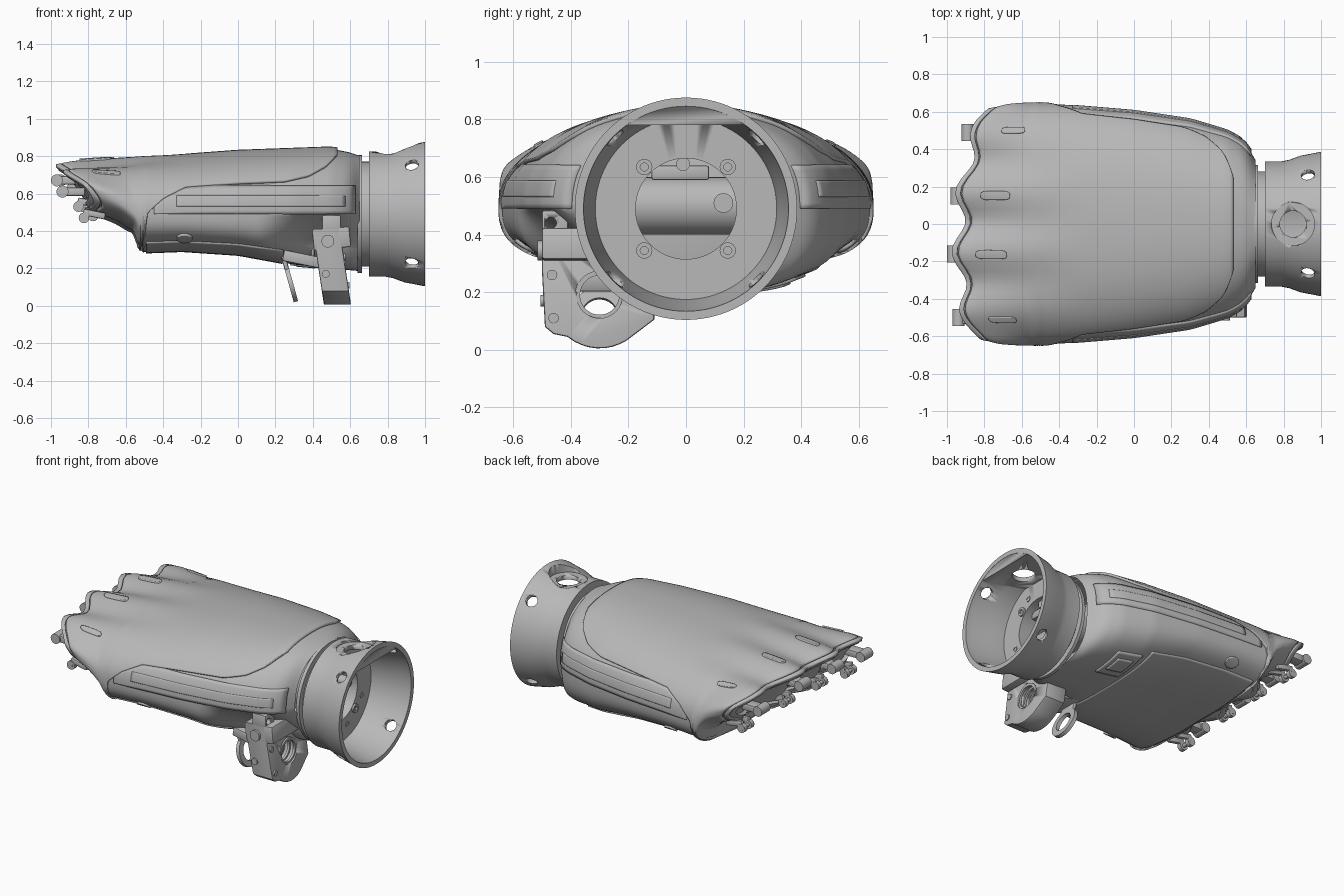
import bpy, bmesh, math
from mathutils import Vector, Matrix
from math import pi, sin, cos

cube = bpy.data.objects.get("Cube")
if cube:
    bpy.data.objects.remove(cube, do_unlink=True)

grey = bpy.data.materials.new("satin grey")
grey.use_nodes = True
grey.diffuse_color = (0.48, 0.48, 0.48, 1)
grey.node_tree.nodes["Principled BSDF"].inputs["Base Color"].default_value = grey.diffuse_color


def finish(name, bm, angle=35):
    bmesh.ops.recalc_face_normals(bm, faces=bm.faces[:])
    mesh = bpy.data.meshes.new(name)
    bm.to_mesh(mesh)
    bm.free()
    mesh.materials.append(grey)
    ob = bpy.data.objects.new(name, mesh)
    bpy.context.collection.objects.link(ob)
    bpy.ops.object.select_all(action='DESELECT')
    ob.select_set(True)
    bpy.context.view_layer.objects.active = ob
    bpy.ops.object.shade_smooth_by_angle(angle=math.radians(angle))
    return ob


def rod(name, a, b, r, n=32):
    a, b = Vector(a), Vector(b)
    bm = bmesh.new()
    m = Matrix.Translation((a + b) / 2) @ (b - a).to_track_quat('Z', 'Y').to_matrix().to_4x4()
    bmesh.ops.create_cone(bm, cap_ends=True, segments=n, radius1=r, radius2=r, depth=(b - a).length, matrix=m)
    return finish(name, bm)


def box(name, centre, size, tilt=0, bevel=0.008):
    bm = bmesh.new()
    bmesh.ops.create_cube(bm, size=1, matrix=Matrix.Translation(centre)
                          @ Matrix.Rotation(tilt, 4, 'Y') @ Matrix.Diagonal((*size, 1)))
    bmesh.ops.bevel(bm, geom=bm.edges[:], offset=bevel, segments=2, affect='EDGES', profile=0.5)
    return finish(name, bm)


def lathe(name, profile, centre, tilt=0, n=96):
    # closed (x, radius) profile turned about the x axis
    bm = bmesh.new()
    m = Matrix.Translation(centre) @ Matrix.Rotation(tilt, 4, 'Y')
    rows = [[bm.verts.new(m @ Vector((x, r * cos(2 * pi * i / n), r * sin(2 * pi * i / n))))
             for x, r in profile] for i in range(n)]
    for i in range(n):
        for j in range(len(profile)):
            k, l = (i + 1) % n, (j + 1) % len(profile)
            bm.faces.new((rows[i][j], rows[k][j], rows[k][l], rows[i][l]))
    return finish(name, bm)


def combine(ob, others, operation='DIFFERENCE'):
    for other in others:
        mod = ob.modifiers.new("combine", 'BOOLEAN')
        mod.operation, mod.solver, mod.object = operation, 'EXACT', other
        bpy.context.view_layer.objects.active = ob
        bpy.ops.object.modifier_apply(modifier=mod.name)
        bpy.data.objects.remove(other, do_unlink=True)


# Hand surface: half width, top, middle and bottom heights along x
WIDTH = [(-.935, .605), (-.86, .628), (-.78, .634), (-.5, .638), (-.3, .625), (0, .6), (.3, .555),
         (.5, .495), (.58, .45), (.63, .39), (.65, .32)]
TOP = [(-.935, .725), (-.85, .745), (-.5, .783), (0, .82), (.5, .838), (.6, .82), (.65, .8)]
MID = [(-.935, .63), (-.8, .575), (-.6, .5), (.65, .49)]
BASE = [(-.935, .5), (-.8, .455), (-.7, .415), (-.61, .4), (-.55, .285), (-.3, .295), (0, .275), (.3, .22), (.65, .185)]
FRONT, WRIST = -.935, .65


def lerp(pts, x):
    for (a, u), (b, v) in zip(pts, pts[1:]):
        if x <= b:
            return u + (v - u) * max(0, (x - a) / (b - a))
    return pts[-1][1]


def at(pts, x):
    return sum(lerp(pts, x + d) for d in (-.02, -.01, 0, .01, .02)) / 5


def step(x, a, b):
    t = min(1, max(0, (x - a) / (b - a)))
    return t * t * (3 - 2 * t)


def lobe(y):
    return cos(2 * pi * (y + .15) / .325)


def edge(y):
    w = max(-.5, min(.5, y))
    return .2 * w * w + .055 * w - .035 * lobe(y)


def surf(x, t, off=0):
    c, s = cos(t), sin(t)
    n = 2.3 if s > 0 else 3
    r = (abs(c) ** n + abs(s) ** n) ** (-1 / n)
    mid = at(MID, x)
    h = at(TOP, x) - mid if s > 0 else mid - at(BASE, x)
    y, z = (at(WIDTH, x) + off) * c * r, mid + (h + off) * s * r
    if y < 0 and s < 0:      # relief beside the thumb
        y *= 1 - .38 * step(x, .1, .45) * min(1, -2 * s)
    slant = edge(y) + .75 * max(0, .725 - z)
    z += .02 * lobe(y) * (1 - step(x, FRONT, -.2)) * max(0, s)
    return Vector((x + (1 - step(x, FRONT, -.45)) * slant, y, z))


def ang(x, z):
    mid = at(MID, x)
    n, h = (2.3, at(TOP, x) - mid) if z > mid else (3, mid - at(BASE, x))
    t = max(-1, min(1, (z - mid) / h))
    return math.atan2(t, (1 - abs(t) ** n) ** (1 / n))


def patch(name, x0, x1, lo, hi, off, nx=60, nt=60, thick=.02):
    bm = bmesh.new()
    rows = []
    for i in range(nx + 1):
        x = x0 + (x1 - x0) * i / nx
        a, b = lo(x), hi(x)
        rows.append([bm.verts.new(surf(x, a + (b - a) * j / nt, off)) for j in range(nt + 1)])
    for p, q in zip(rows, rows[1:]):
        for j in range(nt):
            bm.faces.new((p[j], q[j], q[j + 1], p[j + 1]))
    ob = finish(name, bm)
    mod = ob.modifiers.new("thickness", 'SOLIDIFY')
    mod.thickness, mod.offset = thick, 0
    return ob


def pill(name, x, t, half_x, half_t, off, power):
    # rounded plate lying on the hand surface
    half = lambda u: half_t * (max(0.02, 1 - (abs(u - x) / half_x) ** power)) ** (1 / power)
    patch(name, x - half_x, x + half_x, lambda u: t - half(u), lambda u: t + half(u), off, 24, 8)


# Palm body with a recessed knuckle face
bm = bmesh.new()
N = 96
ring = lambda x, off, dx: [bm.verts.new(surf(x, 2 * pi * i / N, off) + Vector((dx, 0, 0))) for i in range(N)]
rows = [ring(FRONT, -.03, .03), ring(FRONT, -.025, 0)]
rows += [ring(FRONT + (WRIST - FRONT) * i / 90, 0, 0) for i in range(91)]
for p, q in zip(rows, rows[1:]):
    for i in range(N):
        bm.faces.new((p[i], q[i], q[(i + 1) % N], p[(i + 1) % N]))
for i in range(N // 2):
    quad = [rows[0][k % N] for k in (i, i + 1, N - i - 1, N - i)]
    bm.faces.new(list(dict.fromkeys(quad)))
finish("palm_body", bm)

# Back-of-hand shell with its swept lower edge, and a thin hem round the fingers
SWEEP = [(-.48, .5), (-.4, .57), (-.28, .63), (0, .65), (.25, .66), (.38, .69), (.47, .74), (.53, .8)]
rim = lambda x: -pi / 2 if x < -.58 else (
    -pi / 2 * (1 - step(x, -.58, -.48)) if x < -.48 else ang(x, lerp(SWEEP, x)))
patch("back_shell", FRONT + .035, .53, rim, lambda x: pi - rim(x), .004, 90, 96)
patch("finger_hem", FRONT, FRONT + .027, lambda x: -pi / 2, lambda x: 1.5 * pi, .004, 3, 96)

# Side belts, inlaid strips and oval buttons
for side in ("left", "right"):
    def band(name, x0, x1, low, high, off):
        a, b = (lambda x: ang(x, low)), (lambda x: ang(x, min(high, lerp(SWEEP, x))))
        if side == "left":
            return patch(name, x0, x1, a, b, off, 40, 8)
        return patch(name, x0, x1, lambda x: pi - b(x), lambda x: pi - a(x), off, 40, 8)
    band(side + "_belt", -.45, .62, .49, .64, -.002)
    band(side + "_strip", -.33, .57, .53, .585, .002)
    t = ang(-.285, .365)
    pill(side + "_button", -.285, t if side == "left" else pi - t, .042, .1, .002, 2)

# Palm pad and small latch frame
patch("palm_pad", -.5, .24, lambda x: -pi / 2 - .85, lambda x: -pi / 2 + .8, -.002)
patch("palm_latch", .28, .44, lambda x: -1.25, lambda x: -.85, 0, 12, 12)
patch("palm_latch_bar", .31, .41, lambda x: -1.15, lambda x: -.95, .008, 8, 8)

# Knuckle bumps and finger hinges
for i, (y, x, hz) in enumerate([(-.5, -.71, .61), (-.16, -.74, .67), (.15, -.73, .67), (.49, -.67, .62)]):
    w = y / at(WIDTH, x)
    pill(f"knuckle_bump_{i}", x, math.atan2((1 - abs(w) ** 2.3) ** (1 / 2.3), w), .075, .035, .012, 4)
    fx = FRONT + edge(y) + .005
    rod(f"hinge_barrel_{i}", (fx, y - .045, hz), (fx, y + .045, hz), .032)
    box(f"hinge_stub_{i}", (fx + .06, y, hz), (.12, .07, .045))
    ez = hz - .14
    for d in (-.035, .035):
        rod(f"clevis_eye_{i}", (fx + .115, y + d - .014, ez), (fx + .115, y + d + .014, ez), .028)
        box(f"clevis_arm_{i}", (fx + .17, y + d, ez + .02), (.12, .026, .035), .2)
    rod(f"clevis_pin_{i}", (fx + .115, y - .05, ez), (fx + .115, y + .05, ez), .012)

# Wrist flange
CZ = .49
lathe("wrist_flange", [(.64, .315), (.662, .315), (.662, .28), (.71, .28), (.71, .175), (.64, .175)], (0, 0, CZ))

# Wrist cuff with a flat lug inside its top, a round pocket and side holes
cuff = lathe("wrist_cuff", [(.70, .335), (.79, .335), (.83, .343), (.89, .365), (1, .386), (1, .356), (.95, .352),
                            (.84, .328), (.74, .315), (.74, .175), (.70, .175)], (0, 0, CZ))
bm = bmesh.new()
bmesh.ops.create_cone(bm, cap_ends=True, segments=96, radius1=.322, radius2=.37, depth=.268,
                      matrix=Matrix.Translation((.864, 0, CZ)) @ Matrix.Rotation(pi / 2, 4, 'Y'))
res = bmesh.ops.bisect_plane(bm, geom=bm.verts[:] + bm.edges[:] + bm.faces[:],
                             plane_co=(0, 0, .78), plane_no=(0, 0, 1), clear_inner=True)
bmesh.ops.edgeloop_fill(bm, edges=[e for e in res["geom_cut"] if isinstance(e, bmesh.types.BMEdge)])
combine(cuff, [finish("cuff_lug", bm)], 'UNION')
holes = [rod("cutter", (.85, 0, .7), (.85, 0, 1), .07), rod("cutter", (.85, 0, .808), (.85, 0, 1), .115)]
for sy in (-1, 1):
    for sz in (-1, 1):
        holes.append(rod("cutter", (.93, sy * .2, CZ + sz * .2), (.93, sy * .32, CZ + sz * .32), .036))
combine(cuff, holes)

# Cuff floor fasteners and inner workings
for sy in (-1, 1):
    for sz in (-1, 1):
        lathe("floor_screw", [(0, .028), (.014, .028), (.014, .014), (.004, .014), (.004, .001), (0, .001)],
              (.738, sy * .145, CZ + sz * .145), n=24)
for y, z in [(-.09, .7), (.09, .7), (.22, .4), (-.21, .41), (.07, .27)]:
    lathe("floor_eyelet", [(0, .018), (.006, .018), (.006, .011), (0, .011)], (.738, y, z), n=20)
rod("inner_drum", (.5, -.3, .5), (.5, .3, .5), .1)
box("inner_wall", (.4, 0, .48), (.02, .6, .5))
box("inner_bracket", (.67, -.02, .615), (.04, .2, .05))
rod("inner_post", (.6, .13, .51), (.71, .13, .51), .034)
rod("inner_peg", (.6, -.01, .645), (.71, -.01, .645), .024)

# Thumb mount: plate outline with a round foot, pulled along x and slanted
OUTLINE = [(-.5, .41), (-.5, .27), (-.49, .08), (-.46, .055)]
OUTLINE += [(-.3 + .175 * cos(a), .18 + .175 * sin(a)) for a in [pi * (1.28 + .05 * k) for k in range(10)]]
OUTLINE += [(-.11, .105), (-.11, .2), (-.2, .41)]
bm = bmesh.new()
face = bm.faces.new([bm.verts.new((.445, y, z)) for y, z in OUTLINE])
ext = bmesh.ops.extrude_face_region(bm, geom=[face])
bmesh.ops.translate(bm, vec=(.145, 0, 0), verts=[v for v in ext["geom"] if isinstance(v, bmesh.types.BMVert)])
caps = [e for e in bm.edges if abs(e.verts[0].co.x - e.verts[1].co.x) < .01]
bmesh.ops.bevel(bm, geom=caps, offset=.008, segments=2, affect='EDGES', profile=.5)
for v in bm.verts:
    v.co.x -= (v.co.z - .1) * .15
mount = finish("thumb_mount", bm)
combine(mount, [rod("cutter", (.3, -.3, .19), (.8, -.3, .19), .08)])
for x in (.48, .52, .56):
    lathe("thumb_bearing", [(x, .085), (x + .015, .085), (x + .015, .068), (x, .068)], (0, -.3, .19), n=48)
for y, z in [(-.465, .26), (-.46, .11)]:
    rod("mount_screw", (.5, y, z), (.598 - (z - .1) * .15, y, z), .018)
box("mount_shoulder", (.5, -.35, .36), (.2, .3, .11), -.1)
tab = box("mount_tab", (.5, -.455, .435), (.1, .09, .1))
combine(tab, [rod("cutter", (.4, -.47, .44), (.7, -.47, .44), .02)])
rod("mount_boss", (.48, -.515, .345), (.48, -.4, .345), .034)
rod("mount_pin", (.47, -.505, .17), (.47, -.4, .17), .02)
rod("mount_rod", (.54, -.25, .42), (.66, -.25, .42), .035)
box("mount_link", (.34, -.3, .25), (.2, .2, .06), .2)

# Thumb eyelet hanging in front of the mount
lathe("thumb_eyelet", [(-.012, .1), (.012, .1), (.012, .062), (-.012, .062)], (.283, -.3, .118), -.27, 48)
box("eyelet_arm", (.25, -.3, .235), (.024, .12, .1), -.27)
